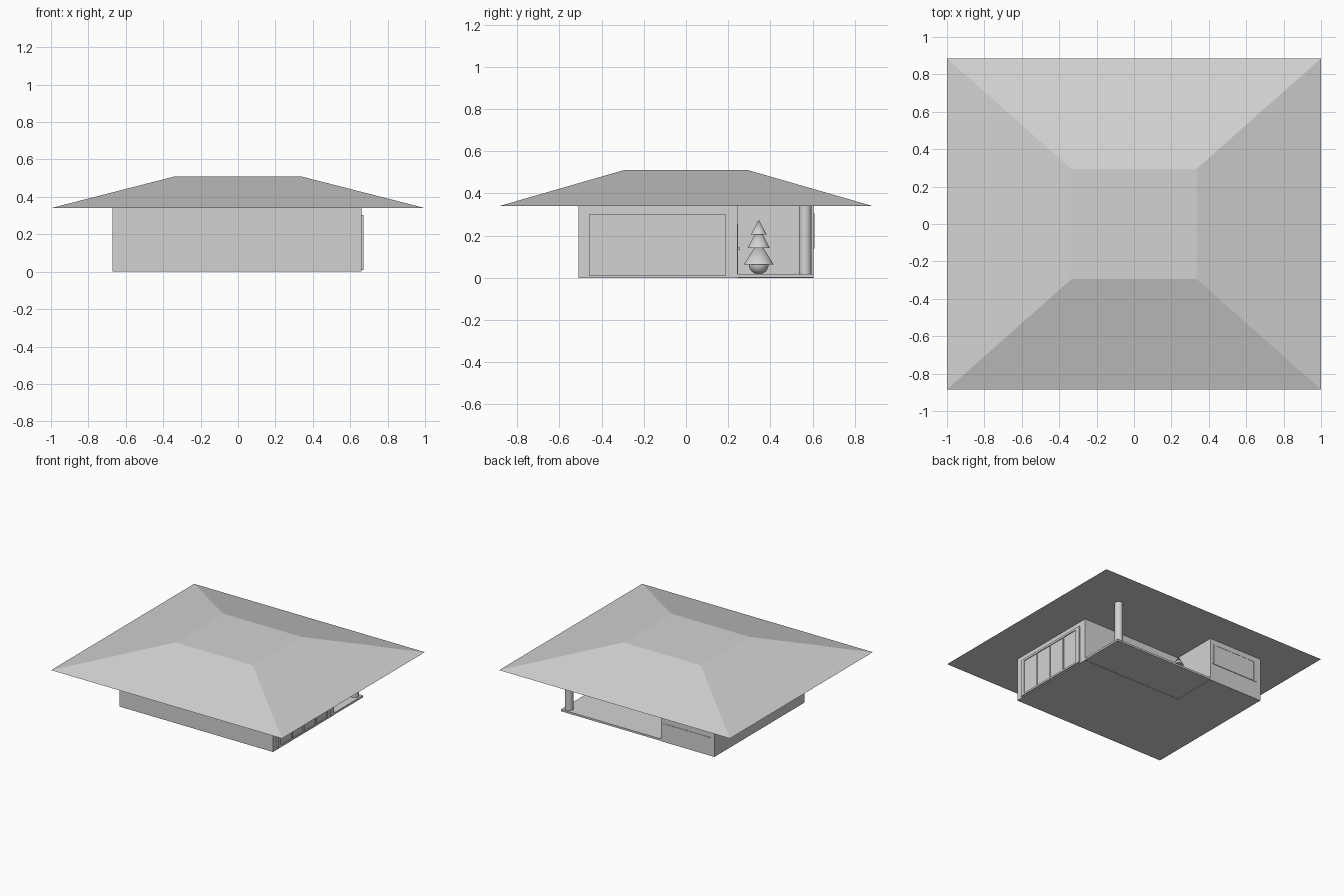
import bpy, bmesh, math

if "Cube" in bpy.data.objects:
    bpy.data.objects.remove(bpy.data.objects["Cube"])

grey = bpy.data.materials.new("plain grey")
grey.diffuse_color = (0.65, 0.65, 0.65, 1)
grey.use_nodes = True
grey.node_tree.nodes["Principled BSDF"].inputs["Base Color"].default_value = grey.diffuse_color


def finish(name, bm, smooth=False):
    bmesh.ops.recalc_face_normals(bm, faces=bm.faces)
    me = bpy.data.meshes.new(name)
    bm.to_mesh(me)
    bm.free()
    me.materials.append(grey)
    ob = bpy.data.objects.new(name, me)
    bpy.context.collection.objects.link(ob)
    if smooth:
        bpy.ops.object.select_all(action='DESELECT')
        ob.select_set(True)
        bpy.context.view_layer.objects.active = ob
        bpy.ops.object.shade_smooth_by_angle(angle=math.radians(40))
    return ob


def add_box(bm, lo, hi):
    vs = bmesh.ops.create_cube(bm, size=1)["verts"]
    for v in vs:
        v.co = [lo[i] + (v.co[i] + 0.5) * (hi[i] - lo[i]) for i in range(3)]


def boxes(name, spans):
    bm = bmesh.new()
    for lo, hi in spans:
        add_box(bm, lo, hi)
    return finish(name, bm)


def lathe(name, profile, x, y, seg=32):
    """Spin (radius, z) points round a vertical axis."""
    bm = bmesh.new()
    vs = [bm.verts.new((x + r, y, z)) for r, z in profile]
    es = [bm.edges.new(p) for p in zip(vs, vs[1:])]
    bmesh.ops.spin(bm, geom=vs + es, cent=(x, y, 0), axis=(0, 0, 1),
                   angle=2 * math.pi, steps=seg)
    bmesh.ops.remove_doubles(bm, verts=bm.verts, dist=1e-5)
    return finish(name, bm, True)


# House body: L-shaped plan raised to the eaves
W, E, S, N = -0.67, 0.66, -0.51, 0.605
NX, NY, EAVE = -0.205, 0.243, 0.34
bm = bmesh.new()
plan = [(W, S), (E, S), (E, NY), (NX, NY), (NX, N), (W, N)]
floor = bm.faces.new([bm.verts.new((x, y, 0)) for x, y in plan])
up = bmesh.ops.extrude_face_region(bm, geom=[floor], use_keep_orig=True)["geom"]
for v in up:
    if isinstance(v, bmesh.types.BMVert):
        v.co.z = EAVE
finish("house_walls", bm)

# Porch slab and corner post
boxes("porch_floor", [((NX, NY, 0.002), (E, N, 0.017))])
lathe("porch_post", [(0, 0.017), (0.03, 0.017), (0.03, EAVE), (0, EAVE)], 0.617, 0.565)

# Flat-topped hipped roof
bm = bmesh.new()
rings = []
for x, y, z in ((1, 0.885, EAVE), (0.335, 0.295, 0.51)):
    rings.append([bm.verts.new((sx * x, sy * y, z))
                  for sx, sy in ((-1, -1), (1, -1), (1, 1), (-1, 1))])
    bm.faces.new(rings[-1])
for i in range(4):
    j = (i + 1) % 4
    bm.faces.new((rings[0][i], rings[0][j], rings[1][j], rings[1][i]))
finish("roof", bm)

# Four-panel glazed wall: rails, uprights and recessed panes
y0, y1, z0, z1 = -0.457, 0.187, 0.008, 0.303
panes = [(-0.424, -0.285), (-0.280, -0.142), (-0.134, 0.004), (0.012, 0.150)]
p0, p1, out = 0.022, 0.287, E + 0.01
frame = [((E, y0, z0), (out, y1, p0)), ((E, y0, p1), (out, y1, z1))]
edges = [y0] + [v for p in panes for v in p] + [y1]
for a, b in zip(edges[0::2], edges[1::2]):
    frame.append(((E, a, p0), (out, b, p1)))
boxes("side_window_frame", frame)
boxes("side_window_panes", [((E, a, p0), (E + 0.004, b, p1)) for a, b in panes])

# Rear window: thin frame, pane and sill
x0, x1, z0, z1, t = -0.615, -0.235, 0.145, 0.305, 0.008
boxes("rear_window_frame", [
    ((x0, N, z1 - t), (x1, N + 0.004, z1)),
    ((x0, N, z0), (x0 + t, N + 0.004, z1 - t)),
    ((x1 - t, N, z0), (x1, N + 0.004, z1 - t))])
boxes("rear_window_pane", [((x0 + t, N, z0), (x1 - t, N + 0.002, z1 - t))])
boxes("rear_window_sill", [((x0 - 0.015, N, z0 - 0.006), (x1 + 0.01, N + 0.005, z0))])

# Porch door with knob
boxes("porch_door", [((0.14, NY, 0.017), (0.27, NY + 0.004, 0.255))])
boxes("door_handle", [((0.15, NY + 0.004, 0.132), (0.162, NY + 0.014, 0.144))])

# Potted tree: round pot and three stacked cones
TX, TY = -0.125, 0.345
pot = [(0.047 * math.sin(a), 0.064 - 0.047 * math.cos(a))
       for a in (i * math.pi / 16 for i in range(9))]
lathe("tree_pot", pot + [(0, 0.064)], TX, TY)
for i, (r, a, b) in enumerate([(0.071, 0.062, 0.176), (0.052, 0.142, 0.242),
                               (0.037, 0.205, 0.275)]):
    lathe("tree_tier_%d" % (i + 1), [(0, a), (r, a), (0, b)], TX, TY)
